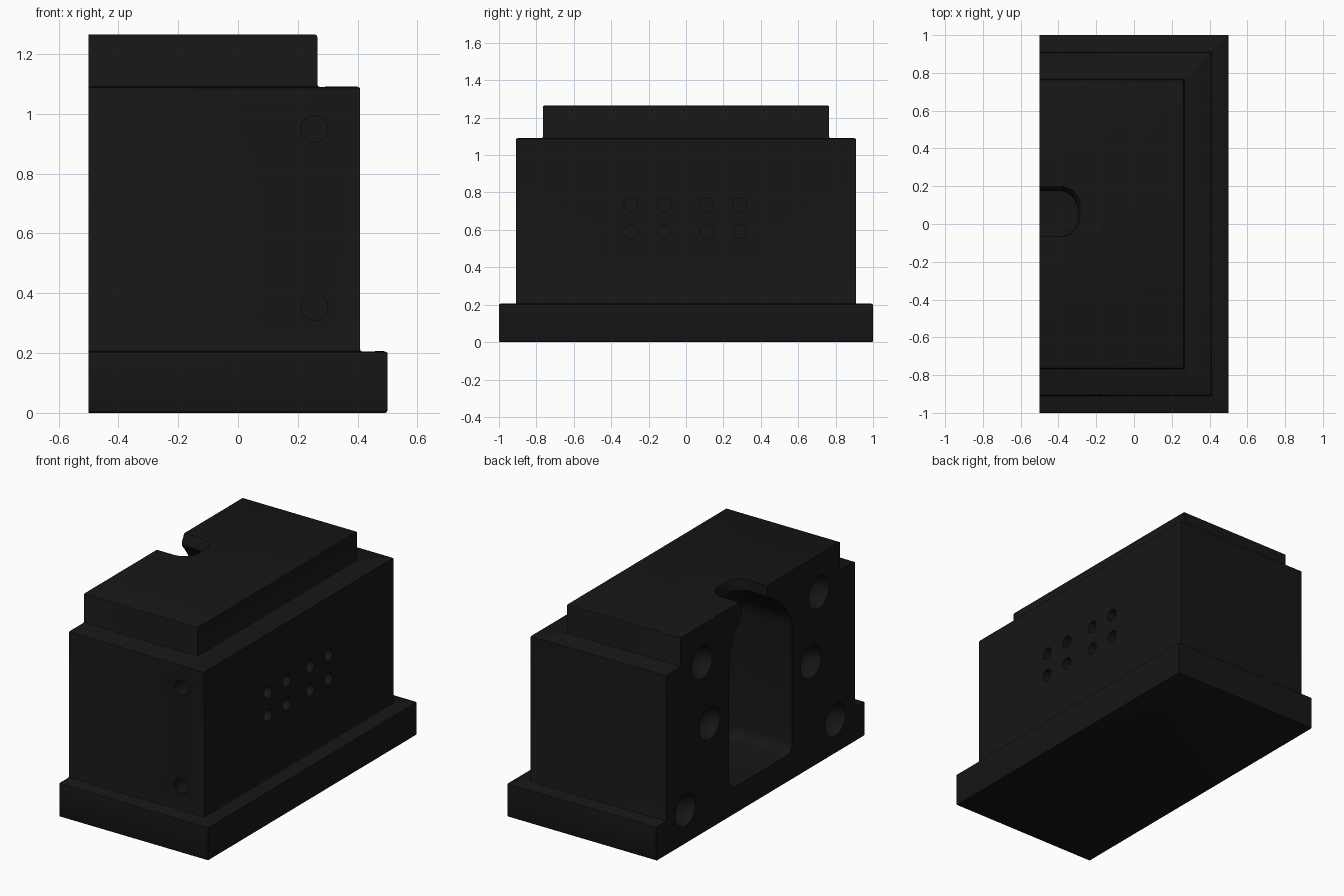
import bpy, bmesh, math
from mathutils import Matrix, Vector

if "Cube" in bpy.data.objects:
    bpy.data.objects.remove(bpy.data.objects["Cube"])


def to_object(bm, name):
    bmesh.ops.recalc_face_normals(bm, faces=bm.faces)
    mesh = bpy.data.meshes.new(name)
    bm.to_mesh(mesh)
    bm.free()
    obj = bpy.data.objects.new(name, mesh)
    bpy.context.collection.objects.link(obj)
    return obj


def cut(body, cutter):
    cutter.hide_render = True
    mod = body.modifiers.new(cutter.name, 'BOOLEAN')
    mod.operation = 'DIFFERENCE'
    mod.solver = 'EXACT'
    mod.object = cutter
    bpy.context.view_layer.objects.active = body
    bpy.ops.object.modifier_apply(modifier=mod.name)
    bpy.data.objects.remove(cutter)


def drills(name, points, axis, radius, depth):
    # Straight blind holes, centred on the surface so they sink in by depth
    bm = bmesh.new()
    turn = Vector((0, 0, 1)).rotation_difference(Vector(axis)).to_matrix().to_4x4()
    for p in points:
        bmesh.ops.create_cone(bm, cap_ends=True, segments=32, radius1=radius,
                              radius2=radius, depth=depth * 2,
                              matrix=Matrix.Translation(p) @ turn)
    return to_object(bm, name)


# Stepped mould block: three tiers sharing one flat parting face at x = -0.5
bm = bmesh.new()
rings = []
for x, y, z in [(0.5, 1, 0), (0.5, 1, 0.205), (0.408, 0.908, 0.205),
                (0.408, 0.908, 1.09), (0.265, 0.765, 1.09), (0.265, 0.765, 1.265)]:
    rings.append([bm.verts.new(c) for c in
                  [(-0.5, -y, z), (x, -y, z), (x, y, z), (-0.5, y, z)]])
for a, b in zip(rings, rings[1:]):
    for i in range(3):
        bm.faces.new((a[i], a[i + 1], b[i + 1], b[i]))
bm.faces.new(rings[0])
bm.faces.new(rings[-1])
bm.faces.new([r[0] for r in rings] + [r[3] for r in reversed(rings)])
bmesh.ops.recalc_face_normals(bm, faces=bm.faces)
edges = [e for e in bm.edges
         if abs(e.verts[0].co.z - e.verts[1].co.z) < 1e-5
         and max(v.co.x for v in e.verts) > -0.49]
bmesh.ops.bevel(bm, geom=edges, offset=0.008, segments=2, profile=0.5, affect='EDGES')
block = to_object(bm, "mould_half_block")

# Bottle-shaped cavity: rounded U sections lofted upwards (z, y min, y max, depth, corner)
sections = []
for k in range(5):
    a = k / 4 * math.pi / 2
    inset = 0.06 * (1 - math.sin(a))
    sections.append((0.16 + 0.06 * (1 - math.cos(a)), -0.305 + inset, 0.3 - inset,
                     0.42 - inset, 0.1))
for k in range(9):
    t = k / 8
    s = t ** 1.8
    sections.append((0.93 + 0.27 * t, -0.305 + 0.24 * s, 0.3 - 0.125 * s,
                     0.42 - 0.22 * s, 0.1))
sections += [(1.225, -0.065, 0.178, 0.2, 0.1), (1.267, -0.065, 0.2, 0.215, 0.1),
             (1.32, -0.065, 0.2, 0.215, 0.1)]
bm = bmesh.new()
prev = None
for z, y0, y1, d, r in sections:
    pts = [(-0.6, y0)]
    for cy, start in ((y0 + r, -90), (y1 - r, 0)):
        for k in range(9):
            a = math.radians(start + k * 90 / 8)
            pts.append((-0.5 + d - r + r * math.cos(a), cy + r * math.sin(a)))
    pts.append((-0.6, y1))
    ring = [bm.verts.new((x, y, z)) for x, y in pts]
    n = len(ring)
    if prev:
        for i in range(n):
            j = (i + 1) % n
            bm.faces.new((prev[i], prev[j], ring[j], ring[i]))
    else:
        bm.faces.new(ring)
    prev = ring
bm.faces.new(prev)
cut(block, to_object(bm, "cavity_cutter"))

# Round alignment sockets on the parting face
bm = bmesh.new()
for y, z in [(0.56, 1.035), (0.485, 0.64), (0.72, 0.2)]:
    for side in (-1, 1):
        bmesh.ops.create_uvsphere(bm, u_segments=32, v_segments=16, radius=0.098,
                                  matrix=Matrix.Translation((-0.5, side * y, z)))
cut(block, to_object(bm, "socket_cutter"))

# Small holes on the right face and two larger ones on the front face
cut(block, drills("side_hole_cutter",
                  [(0.408, y, z) for y in (-0.295, -0.117, 0.11, 0.287) for z in (0.59, 0.733)],
                  (1, 0, 0), 0.037, 0.1))
cut(block, drills("front_hole_cutter", [(0.255, -0.908, z) for z in (0.355, 0.95)],
                  (0, 1, 0), 0.045, 0.15))

# Near-black finish and shading
mat = bpy.data.materials.new("black_metal")
mat.diffuse_color = (0.008, 0.008, 0.008, 1)
mat.use_nodes = True
mat.node_tree.nodes["Principled BSDF"].inputs["Base Color"].default_value = mat.diffuse_color
block.data.materials.clear()
block.data.materials.append(mat)
bpy.ops.object.select_all(action='DESELECT')
block.select_set(True)
bpy.context.view_layer.objects.active = block
bpy.ops.object.shade_smooth_by_angle(angle=math.radians(30))
